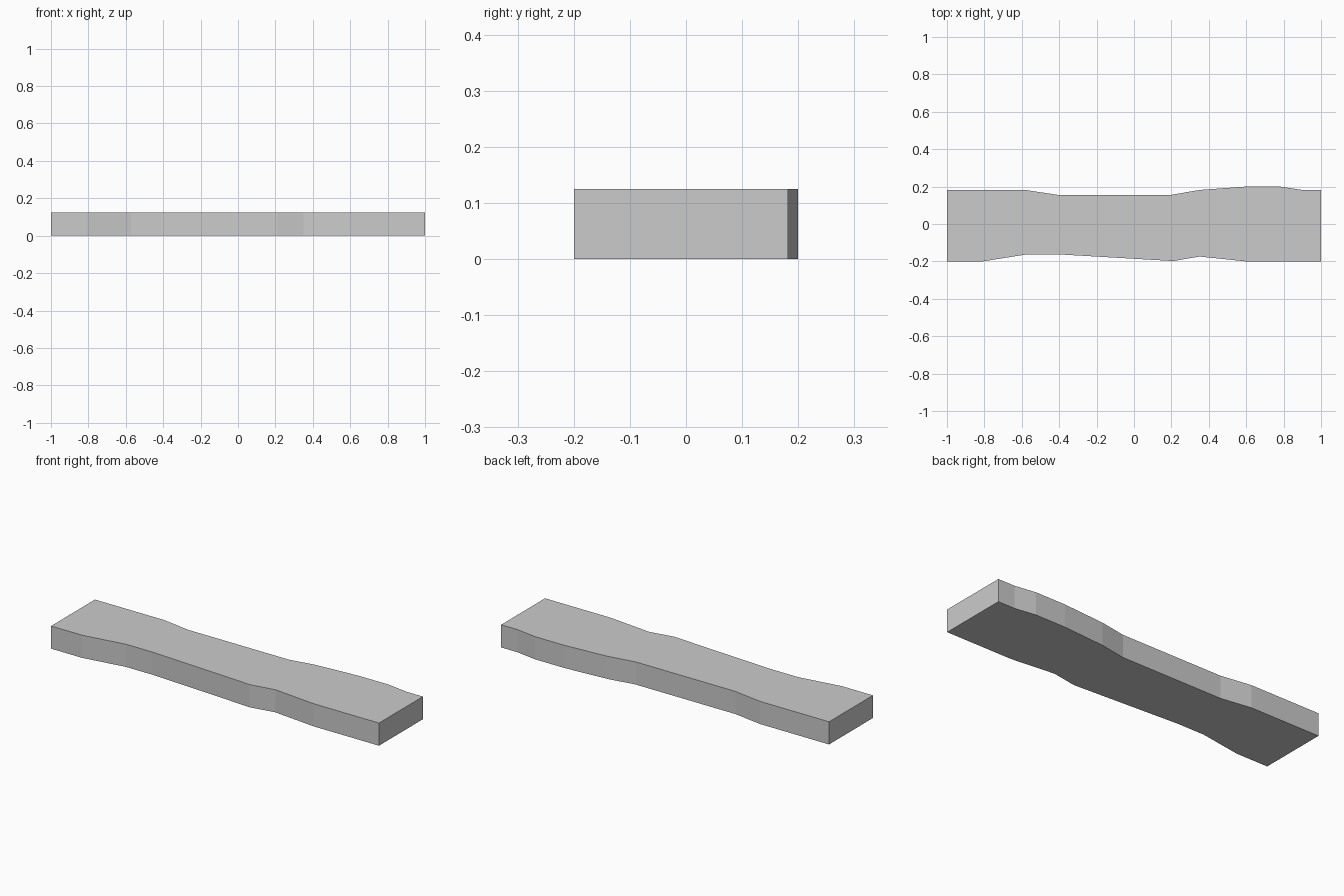
import bpy, bmesh

if "Cube" in bpy.data.objects:
    bpy.data.objects.remove(bpy.data.objects["Cube"])

HEIGHT = 0.125

# Plan outline: front edge left to right, back edge right to left
front = [(-1, -0.2), (-0.81, -0.2), (-0.57, -0.162), (-0.41, -0.162),
         (0.21, -0.198), (0.35, -0.174), (0.6, -0.2), (1, -0.2)]
back = [(1, 0.182), (0.9, 0.182), (0.78, 0.2), (0.6, 0.2), (0.35, 0.182),
        (0.2, 0.156), (-0.41, 0.156), (-0.58, 0.182), (-1, 0.182)]

# Wavy plank: outline face extruded upward
bm = bmesh.new()
base = bm.faces.new([bm.verts.new((x, y, 0)) for x, y in front + back])
top = bmesh.ops.extrude_face_region(bm, geom=[base], use_keep_orig=True)
bmesh.ops.translate(bm, vec=(0, 0, HEIGHT),
                    verts=[g for g in top["geom"] if isinstance(g, bmesh.types.BMVert)])
bmesh.ops.recalc_face_normals(bm, faces=bm.faces)

mesh = bpy.data.meshes.new("plank")
bm.to_mesh(mesh)
bm.free()
plank = bpy.data.objects.new("plank", mesh)
bpy.context.collection.objects.link(plank)
